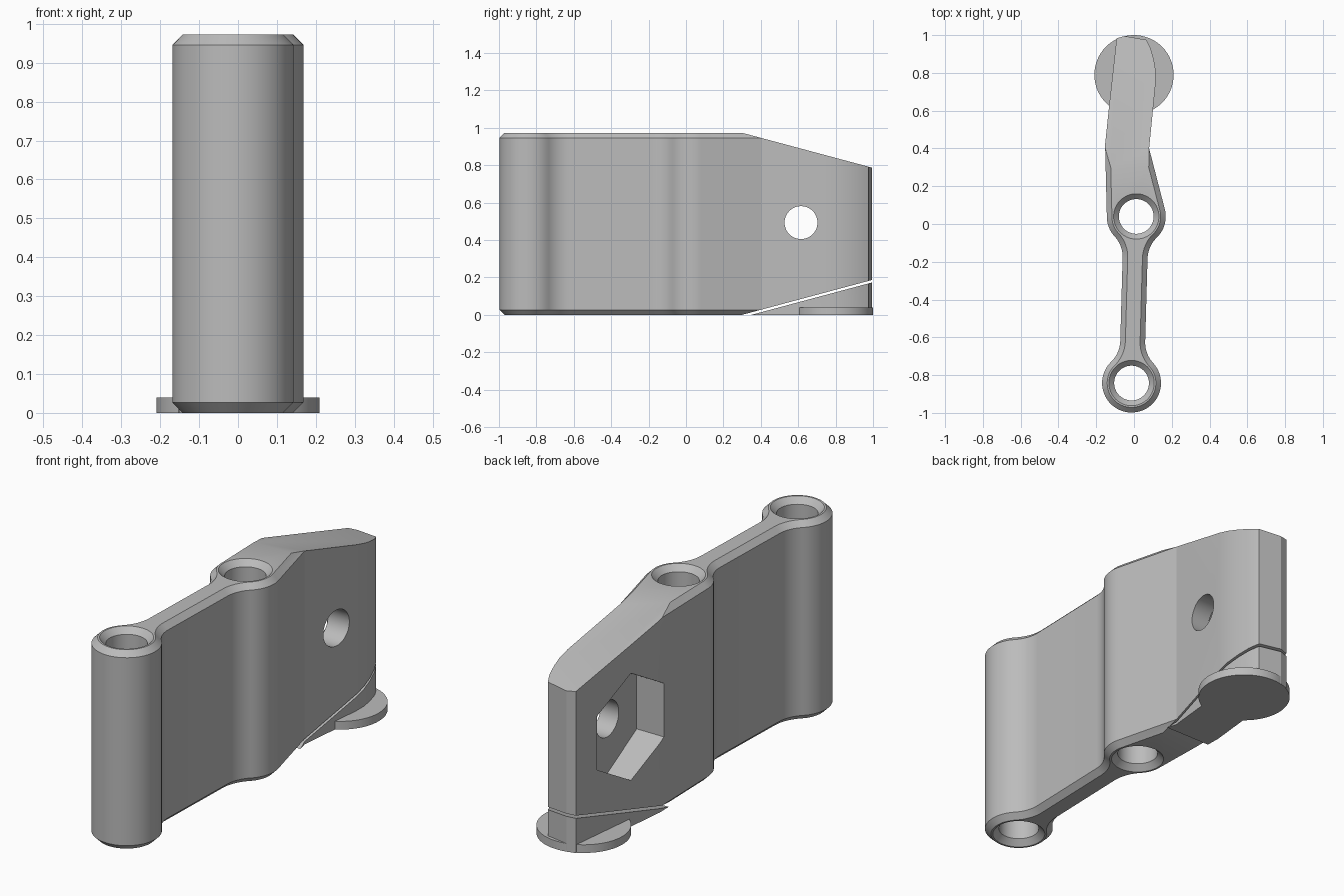
import bpy, bmesh
from math import radians, cos, sin, atan2, tau, pi
from mathutils import Vector

if "Cube" in bpy.data.objects:
    bpy.data.objects.remove(bpy.data.objects["Cube"])

HEIGHT, CHAMFER = 0.973, 0.027
EYE_R, BORE_R, FILLET = 0.156, 0.092, 0.16
WEB = 0.066                      # half thickness of the web
SLOPE = 0.268
FRONT, MIDDLE = Vector((-0.013, -0.842)), Vector((0.012, 0.04))

grey = bpy.data.materials.new("grey_plastic")
grey.use_nodes = True
grey.diffuse_color = (0.5, 0.5, 0.5, 1)
grey.node_tree.nodes["Principled BSDF"].inputs["Base Color"].default_value = (0.5, 0.5, 0.5, 1)


def loft(name, rings):
    """Closed solid through rings that share one point count."""
    bm = bmesh.new()
    loops = [[bm.verts.new(p) for p in ring] for ring in rings]
    for a, b in zip(loops, loops[1:]):
        for i in range(len(a)):
            j = (i + 1) % len(a)
            bm.faces.new((a[i], a[j], b[j], b[i]))
    bm.faces.new(loops[0][::-1])
    bm.faces.new(loops[-1])
    bmesh.ops.recalc_face_normals(bm, faces=bm.faces)
    mesh = bpy.data.meshes.new(name)
    bm.to_mesh(mesh)
    bm.free()
    mesh.materials.append(grey)
    obj = bpy.data.objects.new(name, mesh)
    bpy.context.collection.objects.link(obj)
    return obj


def boolean(obj, tool, operation="DIFFERENCE"):
    bpy.context.view_layer.objects.active = obj
    mod = obj.modifiers.new("bool", "BOOLEAN")
    mod.operation, mod.solver, mod.object = operation, "EXACT", tool
    bpy.ops.object.modifier_apply(modifier=mod.name)
    bpy.data.objects.remove(tool)


def arc(center, r, a, b, n=16):
    angles = [a + (b - a) * i / n for i in range(n + 1)]
    return [center + Vector((cos(t), sin(t))) * r for t in angles]


def inset(loop, d):
    """Mitred inward offset of a counter-clockwise outline."""
    result = []
    for i, p in enumerate(loop):
        e1 = (p - loop[i - 1]).normalized()
        e2 = (loop[(i + 1) % len(loop)] - p).normalized()
        n1, n2 = Vector((-e1.y, e1.x)), Vector((-e2.y, e2.x))
        result.append(p + (n1 + n2) * d / (1 + n1.dot(n2)))
    return result


def at_z(loop, z):
    return [(p.x, p.y, z) for p in loop]


def circle(center, r, z, n=64):
    return at_z([center + Vector((cos(tau * i / n), sin(tau * i / n))) * r for i in range(n)], z)


def side_ring(x, y, z, r, n, start=0.0):
    return [(x, y + r * cos(start + tau * i / n), z + r * sin(start + tau * i / n)) for i in range(n)]


def slope_wedge(start, flip=False):
    """Prism filling the space under the sloping line that leaves z=0 at start."""
    low, far = -0.1, 1.3
    pts = [(start + low / SLOPE, low), (far, (far - start) * SLOPE), (far, low)]
    if flip:
        pts = [(y, HEIGHT - z) for y, z in pts]
    return loft("wedge_tool", [[(x, y, z) for y, z in pts] for x in (-0.5, 0.5)])


# Plan outline: front eye, filleted web, middle eye, bent tail
axis = (MIDDLE - FRONT).normalized()
side = Vector((-axis.y, axis.x))
th = atan2(axis.y, axis.x)
off = WEB + FILLET
d = ((EYE_R + FILLET) ** 2 - off ** 2) ** 0.5
phi = atan2(off, d)
tail = [Vector(p) for p in (
    (0.08, 0.40), (0.115, 0.75), (0.115, 0.81), (0.105, 0.87), (0.088, 0.93),
    (0.065, 0.975), (-0.05, 0.995), (-0.092, 0.983), (-0.128, 0.66), (-0.153, 0.42))]
outline = (
    arc(FRONT, EYE_R, th + phi, th + tau - phi, 48)
    + arc(FRONT + axis * d - side * off, FILLET, th + pi - phi, th + pi / 2)[1:]
    + arc(MIDDLE - axis * d - side * off, FILLET, th + pi / 2, th + phi)
    + arc(MIDDLE, EYE_R, th + pi + phi, tau + radians(14.5))[1:]
    + tail
    + arc(MIDDLE, EYE_R, radians(178), th + pi - phi)
    + arc(MIDDLE - axis * d + side * off, FILLET, th - phi, th - pi / 2)[1:]
    + arc(FRONT + axis * d + side * off, FILLET, th - pi / 2, th - pi + phi)[:-1])
inner = inset(outline, CHAMFER)

# Main body with chamfered rims and sloping tail
body = loft("link_body", [
    at_z(inner, 0), at_z(outline, CHAMFER),
    at_z(outline, HEIGHT - CHAMFER), at_z(inner, HEIGHT)])
boolean(body, slope_wedge(0.30))
boolean(body, slope_wedge(0.30, True))

# Countersunk bores through both eyes
for eye in (FRONT, MIDDLE):
    profile = ((BORE_R + 0.04, -0.012), (BORE_R, 0.028),
               (BORE_R, HEIGHT - 0.028), (BORE_R + 0.04, HEIGHT + 0.012))
    boolean(body, loft("bore_tool", [circle(eye, r, z) for r, z in profile]))

# Bolt hole and hexagonal nut pocket
boolean(body, loft("bolt_tool", [side_ring(x, 0.615, 0.493, 0.088, 48) for x in (-0.4, 0.4)]))
boolean(body, loft("nut_tool", [side_ring(x, 0.615, 0.488, 0.262, 6, pi / 6) for x in (-0.4, -0.005)]))

# Separate wedge under the tail, on a round foot
support = loft("tail_support", [at_z(outline, 0), at_z(outline, 0.5)])
boolean(support, slope_wedge(0.35), "INTERSECT")
foot = loft("foot_disc", [circle(Vector((0, 0.79)), 0.21, z) for z in (0, 0.04)])
boolean(support, foot, "UNION")

# Smooth the curved walls, keep edges crisp
for obj in (body, support):
    bpy.ops.object.select_all(action="DESELECT")
    obj.select_set(True)
    bpy.context.view_layer.objects.active = obj
    bpy.ops.object.shade_smooth_by_angle(angle=radians(20))
